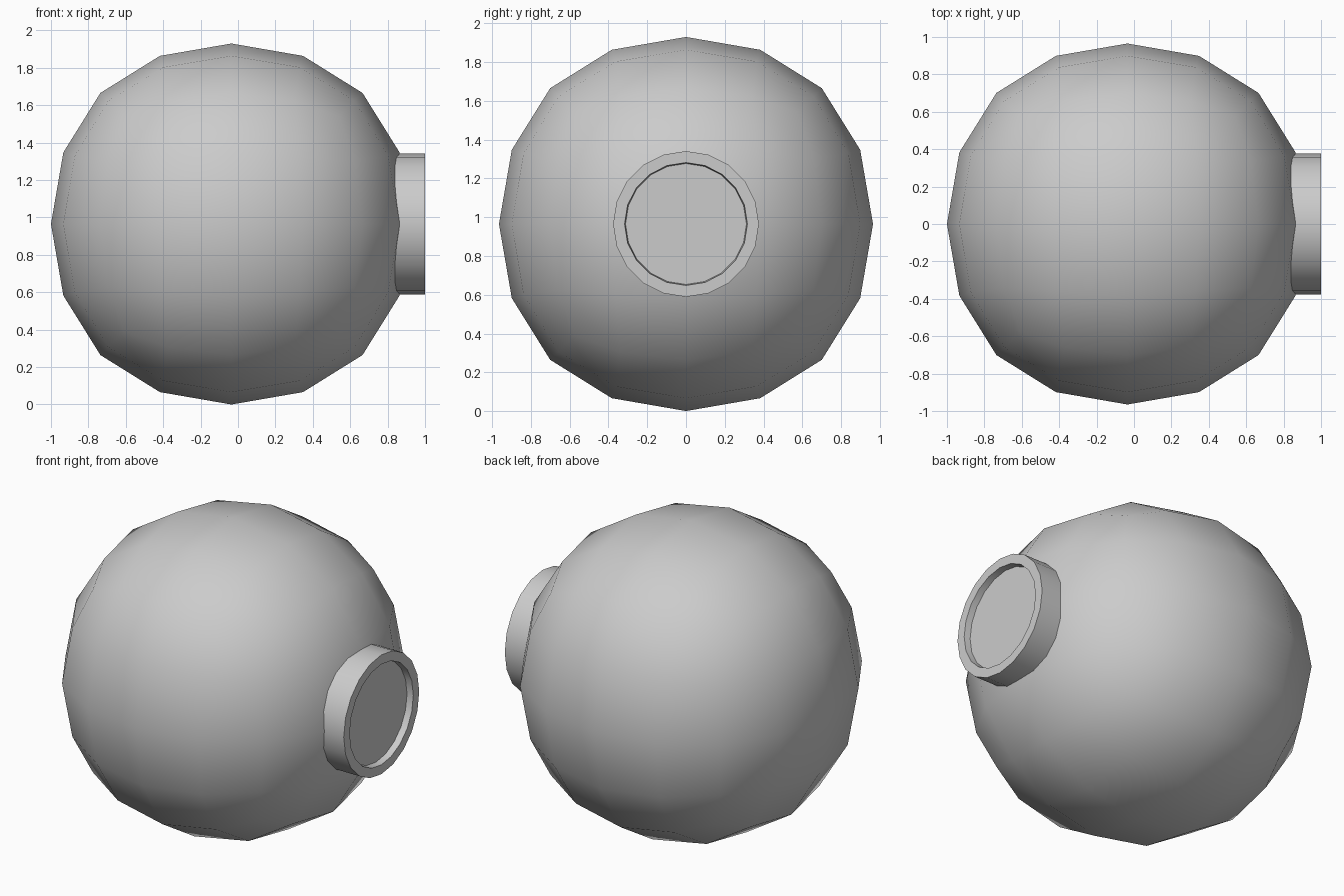
import bpy, bmesh, math

if "Cube" in bpy.data.objects:
    bpy.data.objects.remove(bpy.data.objects["Cube"])

CENTRE = (-0.035, 0, 0.965)
SIDES = 20


def lathe_x(name, profile, cap_end=False):
    """Spin (x, radius) points round the x axis through the ball centre."""
    bm = bmesh.new()
    rings = []
    for x, r in profile:
        rings.append([bm.verts.new((x, r * math.sin(a), CENTRE[2] + r * math.cos(a)))
                      for a in (2 * math.pi * i / SIDES for i in range(SIDES))])
    for a, b in zip(rings, rings[1:]):
        for i in range(SIDES):
            j = (i + 1) % SIDES
            bm.faces.new((a[i], b[i], b[j], a[j]))
    if cap_end:
        bm.faces.new(rings[0])
        bm.faces.new(rings[-1])
    bmesh.ops.recalc_face_normals(bm, faces=bm.faces)
    mesh = bpy.data.meshes.new(name)
    bm.to_mesh(mesh)
    bm.free()
    obj = bpy.data.objects.new(name, mesh)
    bpy.context.collection.objects.link(obj)
    bpy.ops.object.select_all(action='DESELECT')
    obj.select_set(True)
    bpy.context.view_layer.objects.active = obj
    bpy.ops.object.shade_smooth_by_angle(angle=math.radians(30))
    return obj


# Ball: a cube rounded by two levels of subdivision
bpy.ops.mesh.primitive_cube_add(size=2.299, location=CENTRE)
ball = bpy.context.object
ball.name = "ball_body"
sub = ball.modifiers.new("rounding", 'SUBSURF')
sub.levels = sub.render_levels = 2
bpy.ops.object.shade_smooth()

# Round collar on the +x side, with a shallow recessed disc
lathe_x("collar", [(0.75, 0.376), (1.0, 0.376), (1.0, 0.317), (0.96, 0.312)], cap_end=True)
